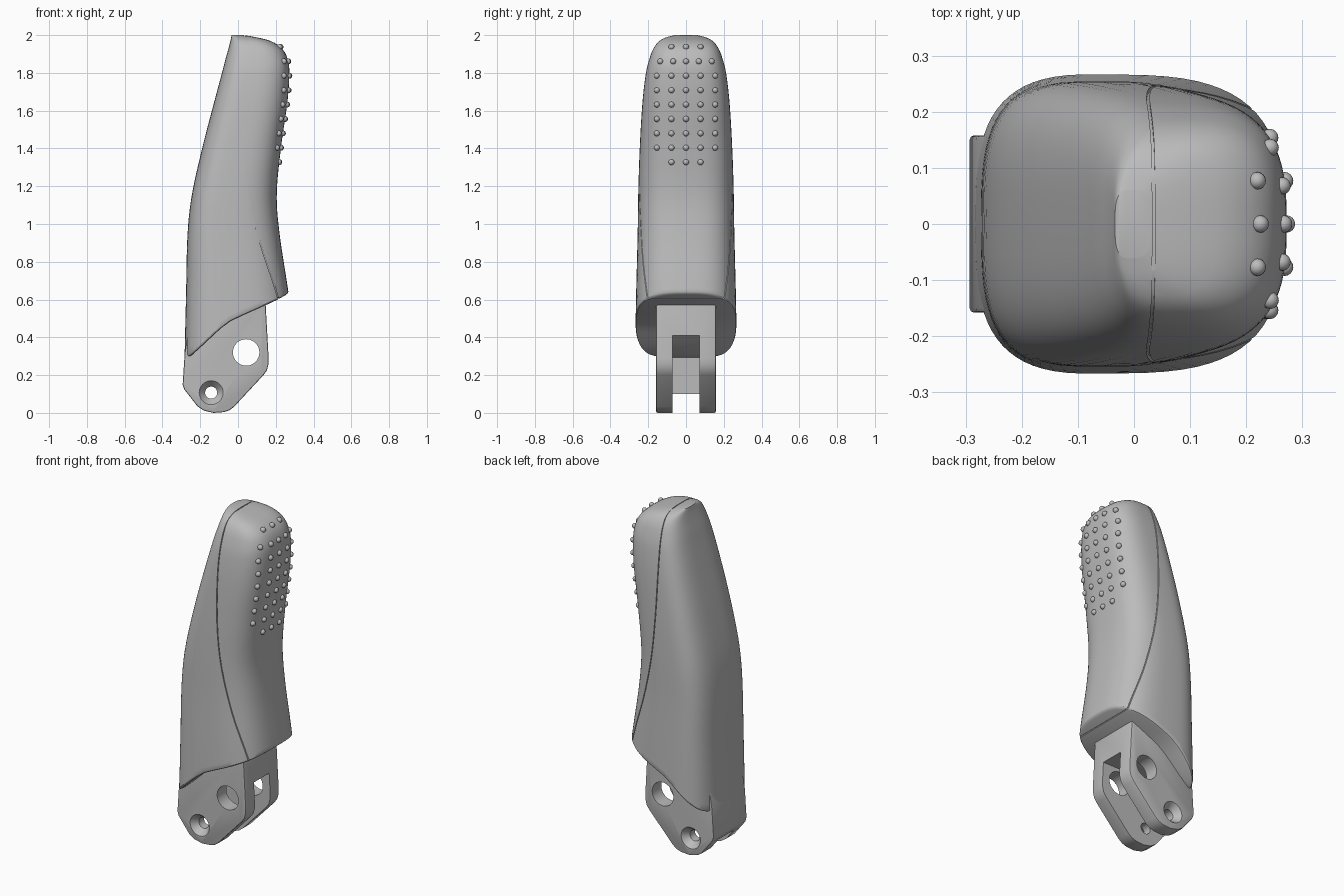
import bpy, bmesh, math

if "Cube" in bpy.data.objects:
    bpy.data.objects.remove(bpy.data.objects["Cube"])

grey = bpy.data.materials.new("mid grey")
grey.use_nodes = True
grey.diffuse_color = (0.5, 0.5, 0.5, 1)
grey.node_tree.nodes["Principled BSDF"].inputs["Base Color"].default_value = (0.5, 0.5, 0.5, 1)

# Grip sections: height, left x, right x, half width
SECTIONS = [
    (0.25, -0.284, 0.315, 0.271), (0.63, -0.275, 0.268, 0.264),
    (0.95, -0.267, 0.22, 0.256), (1.15, -0.245, 0.205, 0.253),
    (1.4, -0.19, 0.227, 0.245), (1.65, -0.125, 0.262, 0.23),
    (1.8, -0.085, 0.272, 0.212), (1.87, -0.067, 0.264, 0.195),
    (1.93, -0.05, 0.232, 0.172), (1.97, -0.04, 0.17, 0.14),
    (1.99, -0.036, 0.09, 0.1), (2.0, -0.034, 0.03, 0.06)]
# Lower rim of the grip: x, height
RIM = [(-0.29, 0.28), (-0.24, 0.31), (-0.07, 0.465), (-0.02, 0.495), (0.2, 0.595), (0.28, 0.64)]
# Seam between the two shells: height, x
SEAM = [(0.5, 0.24), (0.65, 0.2), (0.9, 0.118), (1.15, 0.06), (1.4, 0.033),
        (1.7, 0.025), (1.9, 0.03), (2.05, 0.038)]


def smooth_lookup(rows, t):
    """Hermite interpolation of table rows keyed by their first value."""
    t = min(max(t, rows[0][0]), rows[-1][0])
    i = next(k for k in range(len(rows) - 1) if t <= rows[k + 1][0])

    def slope(k, c):
        a, b = rows[max(k - 1, 0)], rows[min(k + 1, len(rows) - 1)]
        return (b[c] - a[c]) / (b[0] - a[0])
    h = rows[i + 1][0] - rows[i][0]
    u = (t - rows[i][0]) / h
    return [(2*u**3 - 3*u*u + 1) * rows[i][c] + (3*u*u - 2*u**3) * rows[i + 1][c]
            + h * ((u**3 - 2*u*u + u) * slope(i, c) + (u**3 - u*u) * slope(i + 1, c))
            for c in range(1, len(rows[0]))]


def section_point(z, angle, inset=0):
    left, right, width = smooth_lookup(SECTIONS, z)
    left, right, width = left + inset, right - inset, width - inset
    centre = left + 0.42 * (right - left)
    c, s = math.cos(angle), math.sin(angle)
    reach = right - centre if c > 0 else centre - left
    power = 2 / 3 if c > 0 else 2 / 3.2
    return (centre + math.copysign(abs(c) ** power, c) * reach,
            math.copysign(abs(s) ** power, s) * width)


def finish(name, bm):
    bmesh.ops.recalc_face_normals(bm, faces=bm.faces)
    mesh = bpy.data.meshes.new(name)
    bm.to_mesh(mesh)
    bm.free()
    mesh.materials.append(grey)
    obj = bpy.data.objects.new(name, mesh)
    bpy.context.collection.objects.link(obj)
    return obj


def select(obj):
    bpy.ops.object.select_all(action='DESELECT')
    obj.select_set(True)
    bpy.context.view_layer.objects.active = obj


def smooth(obj, degrees=30):
    select(obj)
    bpy.ops.object.shade_smooth_by_angle(angle=math.radians(degrees))


def cut(obj, cutter):
    cutter.hide_render = True
    mod = obj.modifiers.new("cut", 'BOOLEAN')
    mod.operation, mod.solver, mod.object = 'DIFFERENCE', 'EXACT', cutter
    select(obj)
    bpy.ops.object.modifier_apply(modifier=mod.name)
    bpy.data.objects.remove(cutter)


def prism(name, outline, half):
    """Extrude an x-z outline along y."""
    bm = bmesh.new()
    face = bm.faces.new([bm.verts.new((x, -half, z)) for x, z in outline])
    new = bmesh.ops.extrude_face_region(bm, geom=[face])["geom"]
    bmesh.ops.translate(bm, vec=(0, 2 * half, 0),
                        verts=[v for v in new if isinstance(v, bmesh.types.BMVert)])
    return finish(name, bm)


def loft_grip(name, inset):
    n, split = 72, 1.0
    bm = bmesh.new()
    angles = [2 * math.pi * i / n for i in range(n)]
    rings = []
    # Lower part follows the slanted rim, starting with a small rounded lip
    for s, lip in [(0, 0.014), (0.008, 0.004), (0.025, 0)] + [(k / 14, 0) for k in range(1, 14)]:
        ring = []
        for a in angles:
            z = 0.5
            for _ in range(4):
                x, y = section_point(z, a, inset + lip)
                rim = smooth_lookup(RIM, x)[0] + inset
                z = rim + (split - rim) * s
            ring.append(bm.verts.new((x, y, z)))
        rings.append(ring)
    # Upper part uses level rings that close up towards the crown
    for k in range(45):
        z = split + (1 - inset) * math.sin(k / 44 * math.pi / 2)
        rings.append([bm.verts.new((*section_point(z, a, inset), z)) for a in angles])
    for low, high in zip(rings, rings[1:]):
        for i in range(n):
            j = (i + 1) % n
            bm.faces.new((low[i], low[j], high[j], high[i]))
    # Caps made of strips running across the width
    for ring in (rings[0], rings[-1]):
        for i in range(n // 2):
            quad = [ring[i], ring[i + 1], ring[n - i - 1], ring[-i]]
            bm.faces.new(list(dict.fromkeys(quad)))
    return finish(name, bm)


# Grip shells split by a fine groove, with a core behind the groove
grip = loft_grip("grip_shell", 0)
path = [(smooth_lookup(SEAM, 0.5 + 1.55 * k / 40)[0], 0.5 + 1.55 * k / 40) for k in range(41)]
groove = prism("groove_cutter", [(x - 0.0025, z) for x, z in path]
               + [(x + 0.0025, z) for x, z in reversed(path)], 0.4)
cut(grip, groove)
smooth(grip)
smooth(loft_grip("grip_core", 0.007))

# Mounting bracket with rounded corners
bracket = prism("bracket", [
    (-0.22, 0.7), (-0.282, 0.32), (-0.293, 0.15), (-0.285, 0.125), (-0.215, 0.035), (-0.18, 0.012),
    (-0.13, 0), (-0.075, 0.004), (-0.045, 0.014), (-0.02, 0.033), (0.135, 0.2), (0.153, 0.225),
    (0.162, 0.26), (0.162, 0.29), (0.145, 0.6), (0.13, 0.7)], 0.158)
bevel = bracket.modifiers.new("bevel", 'BEVEL')
bevel.width, bevel.segments, bevel.limit_method = 0.008, 2, 'ANGLE'
bevel.angle_limit = math.radians(60)
select(bracket)
bpy.ops.object.modifier_apply(modifier=bevel.name)

# Slot that leaves two arms and a thin rear wall
cut(bracket, prism("slot_cutter", [(-0.265, -0.1), (0.4, -0.1), (0.4, 0.41), (-0.265, 0.41)], 0.072))

# Pivot hole and countersunk bolt hole
for x, z, radius in ((0.043, 0.32, 0.07), (-0.142, 0.107, 0.032)):
    bpy.ops.mesh.primitive_cylinder_add(vertices=48, radius=radius, depth=1,
                                        location=(x, 0, z), rotation=(math.pi / 2, 0, 0))
    cut(bracket, bpy.context.object)
for side in (-1, 1):
    bpy.ops.mesh.primitive_cone_add(vertices=48, radius1=0.065, radius2=0.03, depth=0.042,
                                    location=(-0.142, side * 0.139, 0.107),
                                    rotation=(side * math.pi / 2, 0, 0))
    cut(bracket, bpy.context.object)
smooth(bracket)

# Raised grip dots on the thumb side
dots = bmesh.new()
for row in range(9):
    z = 1.937 - 0.0762 * row
    count = 1 if row in (0, 8) else 2
    step = 0.068 if row == 1 else 0.077
    for col in range(-count, count + 1):
        y = col * step
        left, right, width = smooth_lookup(SECTIONS, z)
        centre = left + 0.42 * (right - left)
        x = centre + (right - centre) * (1 - (abs(y) / width) ** 3) ** (1 / 3)
        ball = bmesh.ops.create_uvsphere(dots, u_segments=16, v_segments=10, radius=0.0155)
        bmesh.ops.translate(dots, verts=ball["verts"], vec=(x, y, z))
smooth(finish("grip_dots", dots), 60)
